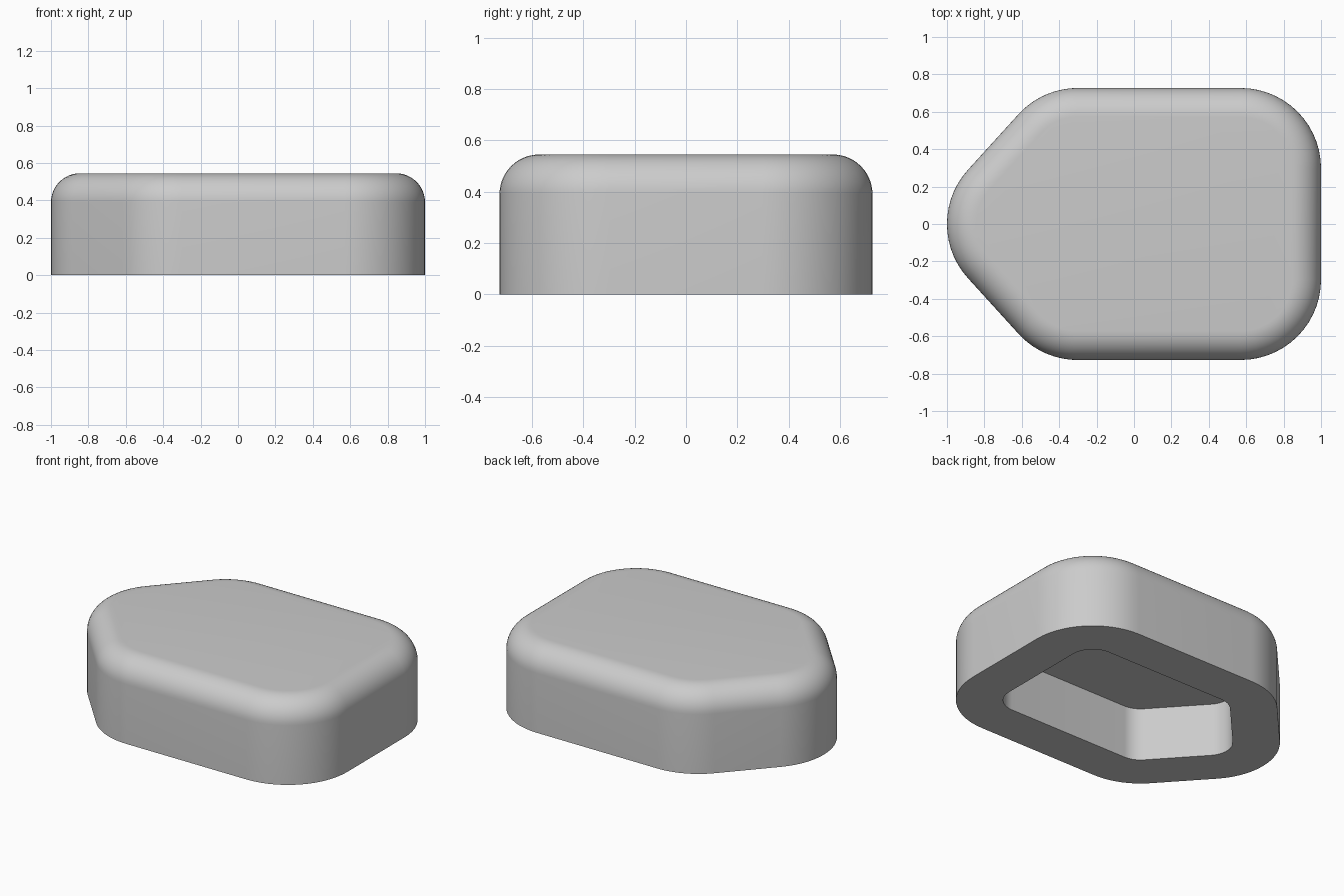
import bpy, bmesh, math

cube = bpy.data.objects.get("Cube")
if cube:
    bpy.data.objects.remove(cube, do_unlink=True)

HEIGHT, OUTER_R, FILLET = 0.545, 0.43, 0.155
WALL, CAVITY_DEPTH = 0.28, 0.35
ARC_STEPS, FILLET_STEPS = 14, 12

# Arc centres of the rounded pentagon, counter-clockwise
CENTRES = [(0.57, -0.297), (0.57, 0.297), (-0.3, 0.297), (-0.57, 0), (-0.3, -0.297)]


def outline(radius):
    """Pentagon grown by a radius, with a round arc at each corner."""
    points = []
    count = len(CENTRES)
    for i, (cx, cy) in enumerate(CENTRES):
        px, py = CENTRES[i - 1]
        nx, ny = CENTRES[(i + 1) % count]
        start = math.atan2(cy - py, cx - px) - math.pi / 2
        end = math.atan2(ny - cy, nx - cx) - math.pi / 2
        turn = (end - start) % math.tau
        for s in range(ARC_STEPS + 1):
            a = start + turn * s / ARC_STEPS
            points.append((cx + radius * math.cos(a), cy + radius * math.sin(a)))
    return points


# Section from the cavity ceiling, round the rim, up to the top: (radius, height)
section = [(OUTER_R - WALL, CAVITY_DEPTH), (OUTER_R - WALL, 0), (OUTER_R, 0)]
for s in range(FILLET_STEPS + 1):
    a = math.pi / 2 * s / FILLET_STEPS
    section.append((OUTER_R - FILLET * (1 - math.cos(a)),
                    HEIGHT - FILLET * (1 - math.sin(a))))

# Hollow body
bm = bmesh.new()
rings = [[bm.verts.new((x, y, z)) for x, y in outline(r)] for r, z in section]
for low, high in zip(rings, rings[1:]):
    for i in range(len(low)):
        j = (i + 1) % len(low)
        bm.faces.new((low[i], low[j], high[j], high[i]))
bm.faces.new(rings[-1])
bm.faces.new(rings[0][::-1])
bmesh.ops.recalc_face_normals(bm, faces=bm.faces)

mesh = bpy.data.meshes.new("hollow_cap")
bm.to_mesh(mesh)
bm.free()
body = bpy.data.objects.new("hollow_cap", mesh)
bpy.context.collection.objects.link(body)

# Grey material
grey = bpy.data.materials.new("light_grey")
grey.use_nodes = True
colour = (0.6, 0.6, 0.6, 1)
grey.diffuse_color = colour
grey.node_tree.nodes["Principled BSDF"].inputs["Base Color"].default_value = colour
mesh.materials.append(grey)

# Smooth sides with sharp rims
bpy.ops.object.select_all(action="DESELECT")
body.select_set(True)
bpy.context.view_layer.objects.active = body
bpy.ops.object.shade_smooth_by_angle(angle=math.radians(30))
